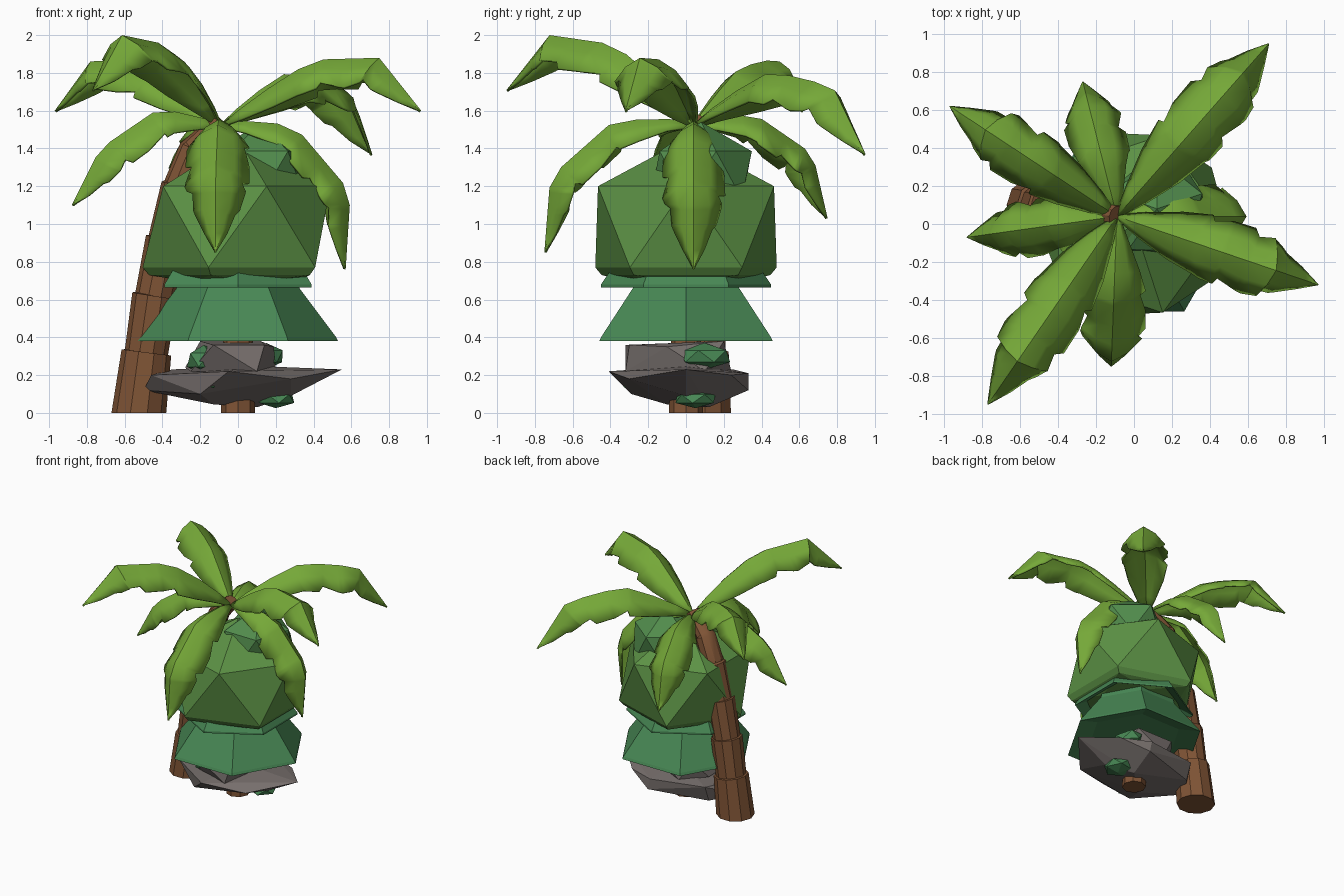
import bpy, bmesh, math
from mathutils import Vector

if "Cube" in bpy.data.objects:
    bpy.data.objects.remove(bpy.data.objects["Cube"])


def material(name, rgb):
    m = bpy.data.materials.new(name)
    lin = [c / 12.92 if c < 0.04 else ((c + 0.055) / 1.055) ** 2.4 for c in rgb]
    m.diffuse_color = (*lin, 1)
    m.use_nodes = True
    m.node_tree.nodes["Principled BSDF"].inputs["Base Color"].default_value = m.diffuse_color
    return m


LEAF = material("leaf_green", (0.46, 0.66, 0.22))
BUSH = material("bush_green", (0.36, 0.57, 0.27))
BUMP = material("mid_green", (0.32, 0.55, 0.30))
TEAL = material("pine_green", (0.28, 0.53, 0.33))
ROCK = material("rock_grey", (0.47, 0.44, 0.43))
BARK = material("bark_brown", (0.50, 0.33, 0.21))


def finish(name, bm, mat, smooth=None, fix=True):
    if fix:
        bmesh.ops.recalc_face_normals(bm, faces=bm.faces)
    me = bpy.data.meshes.new(name)
    bm.to_mesh(me)
    bm.free()
    me.materials.append(mat)
    ob = bpy.data.objects.new(name, me)
    bpy.context.collection.objects.link(ob)
    if smooth:
        bpy.ops.object.select_all(action='DESELECT')
        bpy.context.view_layer.objects.active = ob
        ob.select_set(True)
        bpy.ops.object.shade_smooth_by_angle(angle=math.radians(smooth))
    return ob


def lathe(name, rings, sides, mat):
    """Closed faceted solid from rings of (radius, z, start angle)."""
    bm = bmesh.new()
    loops = []
    for r, z, a0 in rings:
        loops.append([bm.verts.new((r * math.cos(a), r * math.sin(a), z)) for a in
                      (math.radians(a0 + 360 * i / sides) for i in range(sides))])
    for a, b in zip(loops, loops[1:]):
        for i in range(sides):
            j = (i + 1) % sides
            bm.faces.new((a[i], a[j], b[j], b[i]))
    bm.faces.new(loops[0])
    bm.faces.new(loops[-1])
    return finish(name, bm, mat)


def hull(name, pts, mat):
    bm = bmesh.new()
    for p in pts:
        bm.verts.new(p)
    res = bmesh.ops.convex_hull(bm, input=bm.verts)
    junk = [g for g in res["geom_interior"] if isinstance(g, bmesh.types.BMVert)]
    bmesh.ops.delete(bm, geom=junk, context='VERTS')
    return finish(name, bm, mat)


def blob(name, loc, size, mat, turn=0.0):
    bm = bmesh.new()
    bmesh.ops.create_icosphere(bm, subdivisions=1, radius=1)
    for v in bm.verts:
        c, s = math.cos(turn), math.sin(turn)
        x, y, z = v.co
        v.co = Vector(((c * x - s * y) * size[0], (s * x + c * y) * size[1],
                       z * size[2])) + Vector(loc)
    return finish(name, bm, mat)


def ring_pts(r, z, a0, n=5):
    return [(r * math.cos(math.radians(a0 + i * 360 / n)),
             r * math.sin(math.radians(a0 + i * 360 / n)), z) for i in range(n)]


# Rounded bush crown with a smaller clump on its shoulder
hull("bush_crown", [(0, 0, 1.45)] + ring_pts(0.49, 1.2, 0) + ring_pts(0.505, 0.77, 36)
     + ring_pts(0.47, 0.73, 36) + ring_pts(0.3, 0.69, 0), BUSH)
blob("bush_clump", (0.12, 0.08, 1.26), (0.28, 0.30, 0.28), BUMP, 0.3)

# Two hexagonal pine skirts, hollowed underneath
lathe("upper_skirt", [(0.3, 0.74, 30), (0.45, 0.665, 30), (0.45, 0.68, 30), (0.3, 0.9, 30)], 6, TEAL)
lathe("lower_skirt", [(0.36, 0.43, 0), (0.53, 0.38, 0), (0.52, 0.40, 0), (0.325, 0.66, 0),
                      (0.3, 0.76, 0)], 6, TEAL)

# Rock: flat slab and block on top
hull("rock_slab", [(0.55, 0.0, 0.23), (-0.5, 0.0, 0.12), (-0.46, -0.12, 0.2), (-0.35, 0.25, 0.23),
                   (0.1, 0.33, 0.21), (0.12, 0.33, 0.12), (0.33, 0.24, 0.2), (-0.05, -0.41, 0.22),
                   (-0.2, -0.29, 0.1), (0.28, -0.3, 0.18), (-0.13, -0.1, 0.045), (0.1, 0.12, 0.03),
                   (0.28, 0.0, 0.09), (-0.35, 0.2, 0.1), (0.05, 0.0, 0.25)], ROCK)
hull("rock_block", [(-0.25, -0.2, 0.22), (0.1, -0.32, 0.22), (0.2, 0.1, 0.22), (-0.1, 0.24, 0.22),
                    (-0.28, 0.1, 0.24), (-0.13, -0.32, 0.36), (0.14, -0.3, 0.36), (0.19, -0.1, 0.35),
                    (0.12, 0.2, 0.38), (-0.2, 0.2, 0.38)], ROCK)

# Moss clumps around the rock
for i, (loc, size) in enumerate([((-0.18, -0.15, 0.28), (0.1, 0.12, 0.08)),
                                 ((0.15, 0.1, 0.3), (0.1, 0.15, 0.07)),
                                 ((-0.14, -0.29, 0.15), (0.035, 0.05, 0.03)),
                                 ((0.2, 0.05, 0.075), (0.11, 0.12, 0.05))]):
    blob(f"moss_{i + 1}", loc, size, TEAL, i)

# Short central trunk
lathe("pine_trunk", [(0.09, 0, 0), (0.08, 0.4, 0)], 8, BARK)

# Leaning palm trunk: flared segments stacked along a bent path
path = [(-0.525, 0.1, 0, 0.145), (-0.485, 0.1, 0.32, 0.115), (-0.44, 0.095, 0.62, 0.105),
        (-0.38, 0.09, 0.92, 0.095), (-0.31, 0.09, 1.2, 0.085), (-0.23, 0.08, 1.4, 0.07),
        (-0.09, 0.04, 1.54, 0.05)]
bm = bmesh.new()
loops = []
for k, (p, q) in enumerate(zip(path, path[1:])):
    a, b = Vector(p[:3]), Vector(q[:3])
    d = (b - a).normalized()
    u = Vector((0, 1, 0)).cross(d).normalized()
    w = d.cross(u)
    for c, r in ((a, p[3]), (b, q[3] * 1.15)):
        if k == 0 and c is a:
            ux, wx = Vector((1, 0, 0)), Vector((0, 1, 0))
        else:
            ux, wx = u, w
        loops.append([bm.verts.new(c + r * (math.cos(t) * ux + math.sin(t) * wx))
                      for t in (math.tau * i / 10 for i in range(10))])
for a, b in zip(loops, loops[1:]):
    for i in range(10):
        bm.faces.new((a[i], a[(i + 1) % 10], b[(i + 1) % 10], b[i]))
bm.faces.new(loops[0])
bm.faces.new(loops[-1])
finish("palm_trunk", bm, BARK, 35)

# Palm leaves: arched blades with notched edges
ROOT = Vector((-0.09, 0.04, 1.53))
# Stations: position along blade, then left and right edge widths
STATIONS = [(0, .1, .1), (.1, .42, .42), (.24, .78, .75), (.36, .98, .92), (.385, .82, .98),
            (.5, 1, 1), (.52, 1, .8), (.6, 1.02, .97), (.625, .8, 1), (.73, .92, .92),
            (.75, .9, .74), (.82, .74, .72), (.84, .6, .66), (.92, .36, .36), (1, .02, .02)]


def palm_leaf(name, tip, bends, width, droop):
    flat = Vector((tip[0] - ROOT.x, tip[1] - ROOT.y, 0))
    side = Vector((-flat.y, flat.x, 0)).normalized()
    pts = [ROOT] + [ROOT + flat * h + Vector((0, 0, z - ROOT.z)) for h, z in bends]
    pts.append(Vector(tip))
    lens = [(b - a).length for a, b in zip(pts, pts[1:])]
    total = sum(lens)

    def at(t):
        d = max(0, min(1, t)) * total
        for a, b, l in zip(pts, pts[1:], lens):
            if d <= l + 1e-6:
                return a.lerp(b, d / l)
            d -= l
        return pts[-1]

    bm = bmesh.new()
    rows = []
    for t, wl, wr in STATIONS:
        tan = (at(t + 0.06) - at(t - 0.06)).normalized()
        up = tan.cross(side).normalized()
        c = at(t)
        row = []
        for s, k, w in ((1, 1, wl), (1, .55, wl), (0, 0, 1), (-1, .55, wr), (-1, 1, wr)):
            row.append(bm.verts.new(c + side * (s * k * w * width) - up * (k ** 1.6 * w * droop)))
        rows.append(row)
    for a, b in zip(rows, rows[1:]):
        for i in range(4):
            bm.faces.new((a[i], a[i + 1], b[i + 1], b[i]))
    bm.normal_update()
    if sum(f.normal.z for f in bm.faces) < 0:
        bmesh.ops.reverse_faces(bm, faces=bm.faces)
    ob = finish(name, bm, LEAF, 40, fix=False)
    mod = ob.modifiers.new("thickness", 'SOLIDIFY')
    mod.thickness = 0.014
    mod.offset = -1


LEAVES = [((0.71, 0.95, 1.37), [(.18, 1.67), (.45, 1.81), (.81, 1.73)], .175, .15),
          ((0.97, -0.32, 1.60), [(.18, 1.68), (.46, 1.87), (.79, 1.88)], .175, .15),
          ((-0.77, -0.95, 1.71), [(.15, 1.72), (.42, 1.95), (.77, 2.0)], .175, .15),
          ((-0.97, 0.62, 1.60), [(.18, 1.67), (.42, 1.83), (.77, 1.88)], .16, .14),
          ((-0.12, -0.75, 0.85), [(.25, 1.57), (.56, 1.53), (.96, 1.25)], .17, .14),
          ((-0.88, -0.07, 1.10), [(.2, 1.58), (.42, 1.61), (.81, 1.40)], .15, .14),
          ((-0.27, 0.75, 1.03), [(.2, 1.57), (.46, 1.58), (.89, 1.37)], .155, .14),
          ((0.57, 0.04, 0.76), [(.25, 1.55), (.59, 1.52), (1.04, 1.17)], .165, .14)]
for i, leaf in enumerate(LEAVES):
    palm_leaf(f"palm_leaf_{i + 1}", *leaf)
